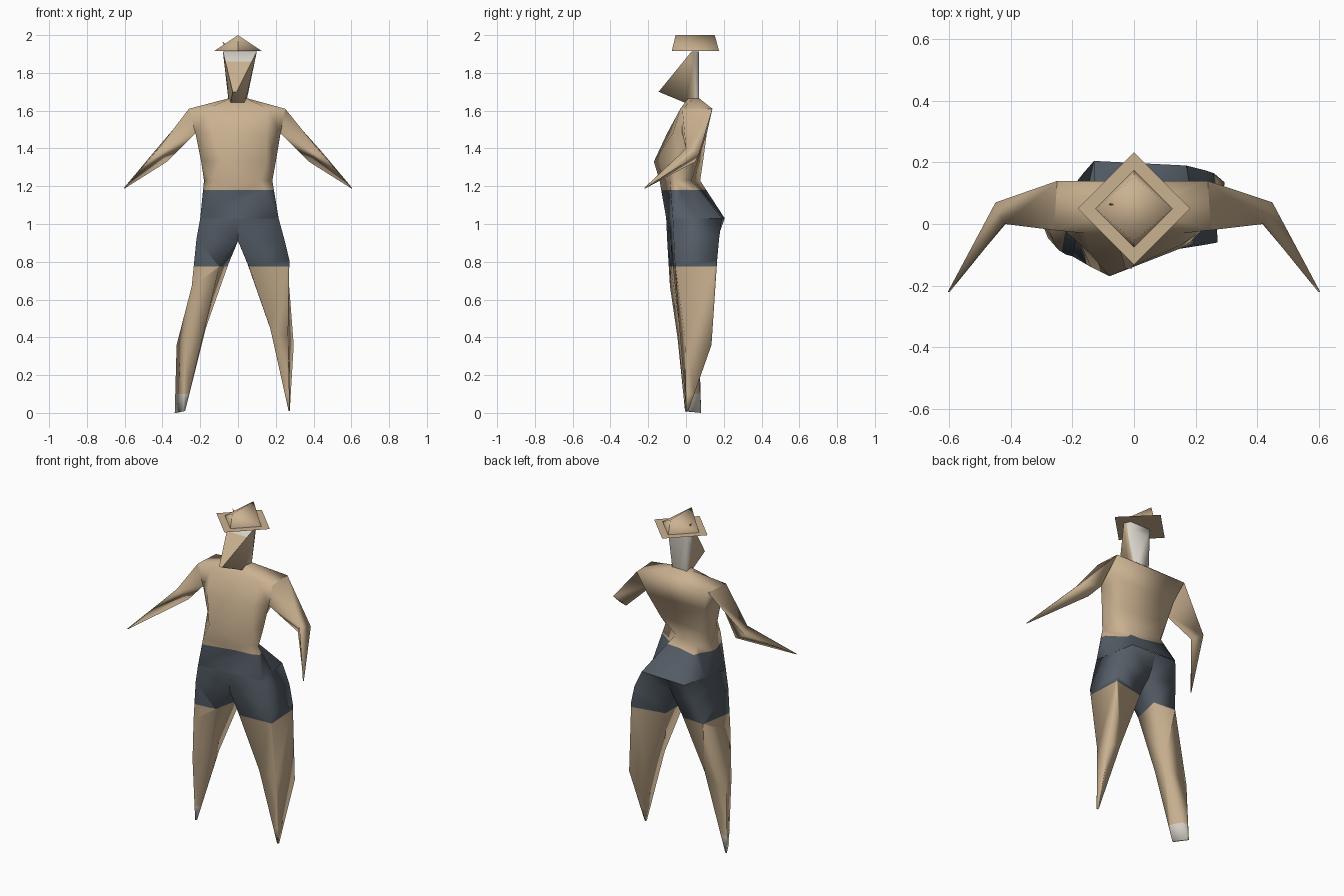
import bpy
import bmesh
from math import radians
from mathutils import Vector

cube = bpy.data.objects.get("Cube")
if cube:
    bpy.data.objects.remove(cube, do_unlink=True)


def make_material(name, color):
    material = bpy.data.materials.new(name)
    material.diffuse_color = (*color, 1)
    material.use_nodes = True
    shader = material.node_tree.nodes["Principled BSDF"]
    shader.inputs["Base Color"].default_value = (*color, 1)
    shader.inputs["Roughness"].default_value = .9
    return material


SKIN, SHORTS, WHITE = range(3)
materials = [
    make_material("tan_skin", (.59, .44, .28)),
    make_material("slate_shorts", (.09, .11, .135)),
    make_material("off_white", (.68, .64, .57)),
]


def loft(bm, rings):
    """Skin a tube through rings that share a point count, closing its end."""
    loops = [[bm.verts.new(point) for point in ring] for ring in rings]
    faces = [bm.faces.new(loops[-1])]
    for lower, upper in zip(loops, loops[1:]):
        for i in range(len(lower)):
            j = (i + 1) % len(lower)
            faces.append(bm.faces.new((lower[i], lower[j], upper[j], upper[i])))
    bmesh.ops.recalc_face_normals(bm, faces=faces)


def level(z, outline):
    return [(x, y, z) for x, y in outline]


def mirrored(ring):
    return [(-x, y, z) for x, y, z in ring]


def slice_at(bm, point, normal):
    geometry = bm.verts[:] + bm.edges[:] + bm.faces[:]
    bmesh.ops.bisect_plane(bm, geom=geometry, plane_co=point, plane_no=normal)


def finish(bm, name, rule, angle=75):
    """Colour faces by rule, then shade the finished object."""
    bm.normal_update()
    mesh = bpy.data.meshes.new(name)
    for material in materials:
        mesh.materials.append(material)
    for face in bm.faces:
        face.material_index = rule(face.calc_center_median(), face.normal)
    bm.to_mesh(mesh)
    bm.free()
    obj = bpy.data.objects.new(name, mesh)
    bpy.context.collection.objects.link(obj)
    bpy.ops.object.select_all(action="DESELECT")
    obj.select_set(True)
    bpy.context.view_layer.objects.active = obj
    bpy.ops.object.shade_smooth_by_angle(angle=radians(angle))
    return obj


body = bmesh.new()

# Torso: back, side, front on its right, then front, side, back on its left
hip = level(1.03, [(-.13, .205), (-.165, .05), (-.2, -.105),
                   (.215, -.07), (.193, .06), (.17, .19)])
waist = level(1.23, [(-.13, .075), (-.18, .0), (-.14, -.14),
                     (.12, -.085), (.182, -.06), (.05, .03)])
belly = level(1.33, [(-.16, .09), (-.195, -.02), (-.08, -.17),
                     (.15, -.08), (.2, -.04), (.13, .06)])
chest = level(1.48, [(-.2, .11), (-.225, -.02), (-.14, -.1),
                     (.15, -.07), (.225, -.02), (.19, .11)])
shoulders = level(1.61, [(-.25, .14), (-.26, -.02), (-.16, -.03),
                         (.16, -.03), (.25, -.02), (.24, .14)])
neck = level(1.665, [(-.04, .07), (-.05, .04), (-.04, .01),
                     (.04, .01), (.05, .04), (.04, .07)])
loft(body, [hip, waist, belly, chest, shoulders, neck])

# Arms: three-sided, ending in a point, each rooted on the torso rings
elbow = [(.45, .07, 1.375), (.42, 0, 1.4), (.375, .05, 1.33)]
hand = [(.605, -.22, 1.19), (.6, -.222, 1.19), (.602, -.218, 1.187)]
loft(body, [[shoulders[5], shoulders[4], chest[4]], elbow, hand])
loft(body, [[shoulders[0], shoulders[1], chest[1]],
            mirrored(elbow), mirrored(hand)])

# Legs: inner back, outer back, outer front, inner front
seat, fork = (0, .196, 1.03), (0, -.088, 1.03)
left_leg = [
    [seat, hip[5], hip[3], fork],
    [(0, .13, .91), (.23, .175, .92), (.245, -.065, .92), (0, -.08, .91)],
    [(.05, .12, .79), (.26, .165, .81), (.272, -.06, .81), (.055, -.07, .78)],
    [(.18, .1, .42), (.295, .135, .36), (.265, -.005, .4), (.17, -.035, .45)],
    [(.268, .012, .01), (.274, .012, .01), (.274, 0, .01), (.268, 0, .01)],
]
right_leg = [
    [seat, hip[0], hip[2], fork],
    [(0, .13, .91), (-.165, .165, .92), (-.22, -.1, .92), (0, -.08, .91)],
    [(-.05, .11, .79), (-.2, .12, .78), (-.245, -.085, .67), (-.1, -.08, .77)],
    [(-.17, .06, .45), (-.325, .07, .36), (-.28, -.045, .4), (-.18, -.03, .43)],
    [(-.325, .08, 0), (-.335, .08, 0), (-.29, -.005, .008), (-.28, 0, .01)],
]
loft(body, left_leg)
loft(body, right_leg)

bmesh.ops.remove_doubles(body, verts=body.verts[:], dist=.002)
bmesh.ops.triangulate(body, faces=[f for f in body.faces if len(f.verts) == 4])
HEM, BELT, ANKLE = .775, 1.18, .1
for height in (HEM, BELT, ANKLE):
    slice_at(body, (0, 0, height), (0, 0, 1))


def body_color(center, normal):
    if HEM < center.z < BELT and abs(center.x) < .32:
        return SHORTS
    if center.z < ANKLE and center.x < 0:
        return WHITE
    return SKIN


finish(body, "body", body_color, 130)

# Head: a wedge that juts forward to the chin, pale at the back and brow
head = bmesh.new()
head_points = [(-.08, .03, 1.914), (.1, .03, 1.914),
               (-.06, .068, 1.914), (.08, .068, 1.914),
               (-.05, .068, 1.65), (.045, .068, 1.65),
               (-.04, 0, 1.64), (.035, 0, 1.64),
               (-.028, -.145, 1.7), (-.008, -.145, 1.7)]
for point in head_points:
    head.verts.new(point)
bmesh.ops.convex_hull(head, input=head.verts[:])
BROW, NAPE = 1.86, .045
slice_at(head, (0, 0, BROW), (0, 0, 1))
slice_at(head, (0, NAPE, 0), (0, 1, 0))


def head_color(center, normal):
    on_brow = center.z > BROW and normal.y < -.5
    return WHITE if center.y > NAPE or on_brow else SKIN


finish(head, "head", head_color)


def diamond(radius, z):
    middle = Vector((0, .05, z))
    return [middle + Vector(d) * radius
            for d in ((1, 0, 0), (0, 1, 0), (-1, 0, 0), (0, -1, 0))]


def all_skin(center, normal):
    return SKIN


# Hat brim: a flat diamond sheet
brim = bmesh.new()
brim.faces.new([brim.verts.new(p) for p in diamond(.183, 1.915)])
finish(brim, "hat_brim", all_skin)

# Hat crown: a smaller diamond rising to a front-to-back ridge
crown = bmesh.new()
for point in diamond(.125, 1.916) + [(0, -.055, 2), (0, .152, 2)]:
    crown.verts.new(point)
bmesh.ops.convex_hull(crown, input=crown.verts[:])
finish(crown, "hat_crown", all_skin)

# Hat tuft: a tiny sliver poking out of the crown's right side
tuft = bmesh.new()
for point in [(-.082, .065, 1.965), (-.05, .06, 1.945),
              (-.07, .055, 1.93), (-.06, .07, 1.94)]:
    tuft.verts.new(point)
bmesh.ops.convex_hull(tuft, input=tuft.verts[:])
finish(tuft, "hat_tuft", all_skin)
